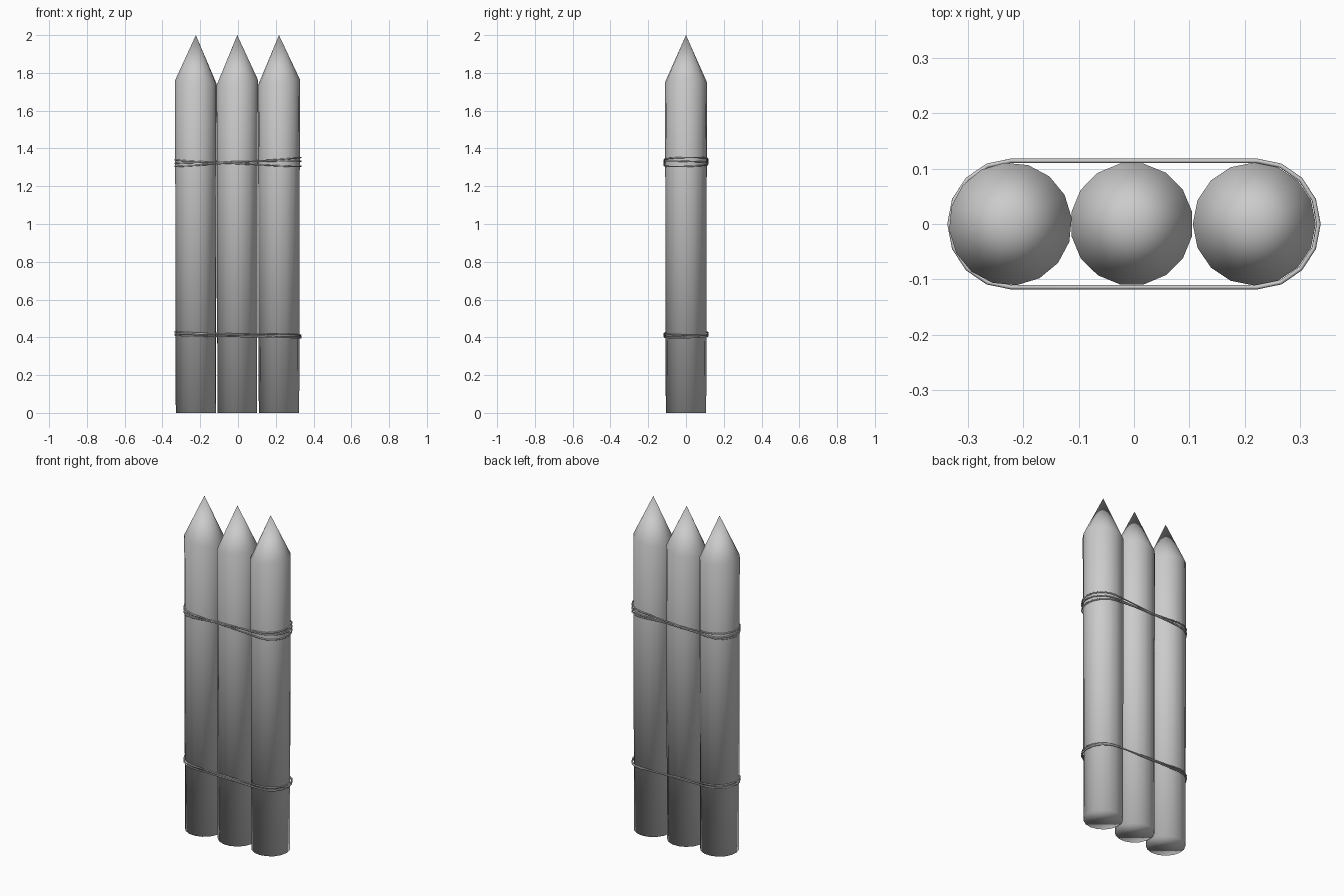
import bpy, bmesh, math

cube = bpy.data.objects.get("Cube")
if cube:
    bpy.data.objects.remove(cube, do_unlink=True)


def make_material(name, rgb):
    color = (*rgb, 1)
    mat = bpy.data.materials.new(name)
    mat.use_nodes = True
    mat.diffuse_color = color
    mat.node_tree.nodes["Principled BSDF"].inputs["Base Color"].default_value = color
    return mat


grey = make_material("plain grey", (0.6, 0.6, 0.6))
SIDES = 16


def make_post(name, x, turn, tilt):
    """Sharpened stake: a slightly flared shaft with a pointed tip."""
    bm = bmesh.new()
    rings = []
    for radius, z, lean in ((0.107, 0, 0), (0.111, 1.75, tilt)):
        ring = []
        for i in range(SIDES):
            a = 2 * math.pi * i / SIDES + turn
            ring.append(bm.verts.new((x + radius * math.cos(a), radius * math.sin(a),
                                      z + lean * math.cos(a))))
        rings.append(ring)
    low, high = rings
    tip = bm.verts.new((x, 0, 2))
    for i in range(SIDES):
        j = (i + 1) % SIDES
        bm.faces.new((low[i], low[j], high[j], high[i]))
        bm.faces.new((high[i], high[j], tip))
    bm.faces.new(low[::-1])
    mesh = bpy.data.meshes.new(name)
    bm.to_mesh(mesh)
    bm.free()
    mesh.materials.append(grey)
    mesh.shade_smooth()
    bpy.context.collection.objects.link(bpy.data.objects.new(name, mesh))


def make_rope(name, z_left, z_right, sag):
    """Thin cord wound once around all the posts, higher at one end."""
    points = []
    for side in (1, -1):
        for k in range(9):
            a = math.pi * (k / 8 - 0.5)
            x = side * (0.222 + 0.111 * math.cos(a))
            y = side * 0.114 * math.sin(a)
            t = (x + 0.333) / 0.666
            points.append((x, y, z_left + (z_right - z_left) * t + sag * y, 1))
    curve = bpy.data.curves.new(name, "CURVE")
    curve.dimensions = "3D"
    curve.bevel_depth = 0.004
    curve.bevel_resolution = 1
    spline = curve.splines.new("POLY")
    spline.points.add(len(points) - 1)
    for p, co in zip(spline.points, points):
        p.co = co
    spline.use_cyclic_u = True
    curve.materials.append(grey)
    obj = bpy.data.objects.new(name, curve)
    bpy.context.collection.objects.link(obj)
    bpy.ops.object.select_all(action="DESELECT")
    obj.select_set(True)
    bpy.context.view_layer.objects.active = obj
    bpy.ops.object.convert(target="MESH")


# Three stakes side by side
make_post("right_post", -0.223, 0.1, -0.01)
make_post("middle_post", -0.004, 0.2, 0.015)
make_post("left_post", 0.217, 0.0, 0.015)

# Cord windings, upper and lower
upper = ((1.34, 1.305, 0.03), (1.32, 1.332, -0.03), (1.305, 1.352, 0.02))
lower = ((0.43, 0.398, 0.02), (0.417, 0.412, -0.03), (0.412, 0.403, 0.03))
for label, loops in (("upper", upper), ("lower", lower)):
    for n, loop in enumerate(loops, 1):
        make_rope(f"{label}_rope_{n}", *loop)
